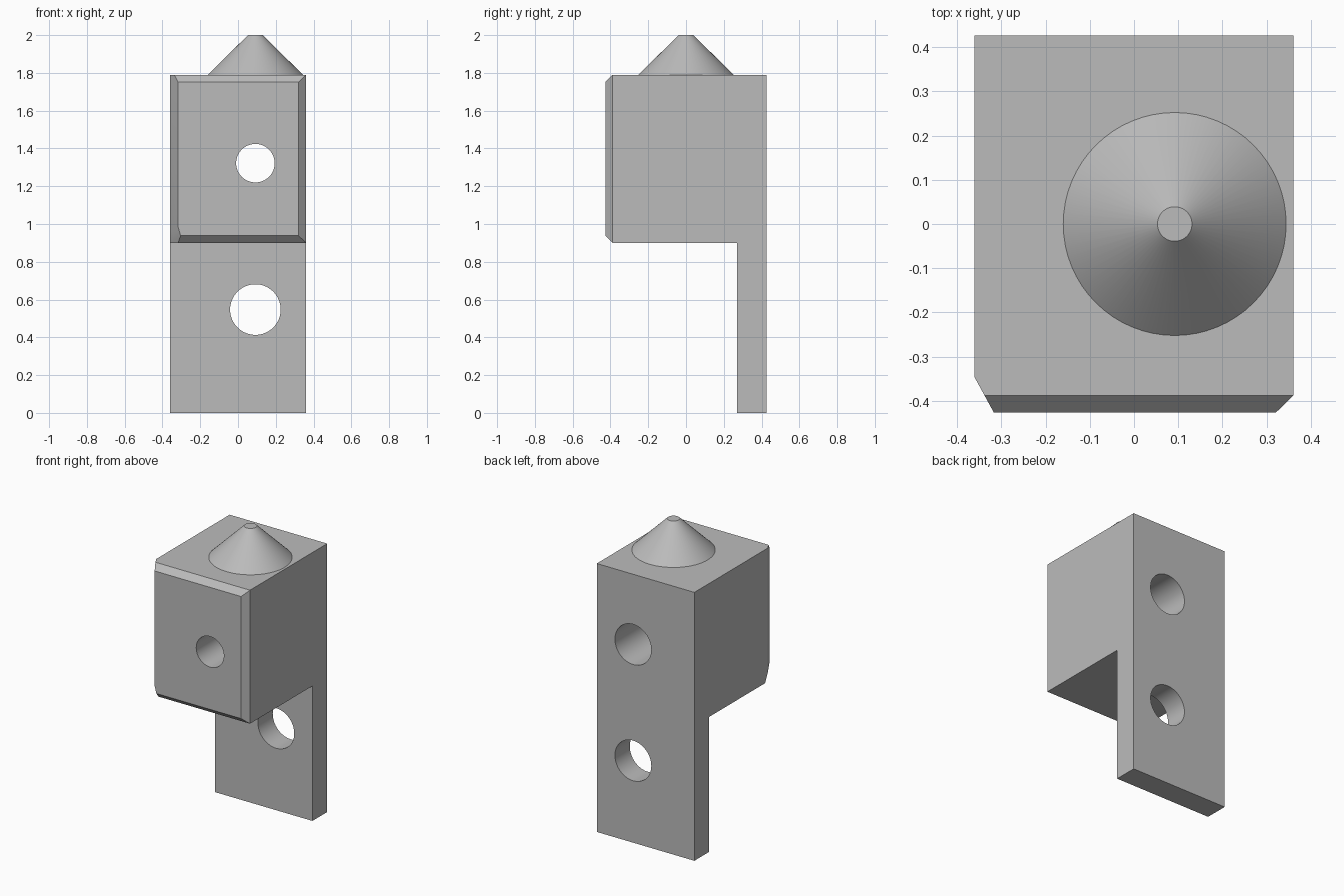
import bpy
import bmesh
import math
from mathutils import Vector

if "Cube" in bpy.data.objects:
    bpy.data.objects.remove(bpy.data.objects["Cube"])

GREY = (0.5, 0.5, 0.5, 1)
grey = bpy.data.materials.new("plain grey")
grey.use_nodes = True
grey.diffuse_color = GREY
grey.node_tree.nodes["Principled BSDF"].inputs["Base Color"].default_value = GREY

AXIS_X = 0.092          # shared by the cone and both holes
HALF_X, HALF_Y = 0.36, 0.426
TOP, SHELF = 1.79, 0.9


def select_only(obj):
    bpy.ops.object.select_all(action='DESELECT')
    obj.select_set(True)
    bpy.context.view_layer.objects.active = obj


def finish(obj):
    select_only(obj)
    bpy.ops.object.shade_smooth_by_angle(angle=math.radians(20))


def clip(bm, points, outward):
    """Trim away the side of the plane through three points facing outward."""
    a, b, c = (Vector(p) for p in points)
    normal = (b - a).cross(c - a).normalized()
    if normal.dot(Vector(outward)) < 0:
        normal.negate()
    geom = bm.verts[:] + bm.edges[:] + bm.faces[:]
    cut = bmesh.ops.bisect_plane(bm, geom=geom, plane_co=a, plane_no=normal,
                                 clear_outer=True)["geom_cut"]
    edges = [e for e in cut if isinstance(e, bmesh.types.BMEdge)]
    bmesh.ops.contextual_create(bm, geom=edges)


# Bracket: L-shaped side profile with chamfered front edges
profile = [(HALF_Y, 0), (HALF_Y, TOP), (-0.388, TOP), (-HALF_Y, 1.752),
           (-HALF_Y, 0.938), (-0.388, SHELF), (0.27, SHELF), (0.27, 0)]
bm = bmesh.new()
face = bm.faces.new([bm.verts.new((-HALF_X, y, z)) for y, z in profile])
side = bmesh.ops.extrude_face_region(bm, geom=[face])["geom"]
bmesh.ops.translate(bm, vec=(2 * HALF_X, 0, 0),
                    verts=[v for v in side if isinstance(v, bmesh.types.BMVert)])

# Vertical front chamfers, then the clipped lower corner
for outer, outer_y, inner in ((HALF_X, -0.388, 0.321), (-HALF_X, -0.347, -0.317)):
    clip(bm, [(outer, outer_y, 0), (outer, outer_y, 1), (inner, -HALF_Y, 0)],
         (outer, -1, 0))
clip(bm, [(-HALF_X, -0.347, 0.96), (-HALF_X, -0.32, SHELF), (-0.317, -0.388, SHELF)],
     (-1, -1, -1))
bmesh.ops.recalc_face_normals(bm, faces=bm.faces[:])
mesh = bpy.data.meshes.new("bracket")
bm.to_mesh(mesh)
bm.free()
bracket = bpy.data.objects.new("bracket", mesh)
bpy.context.collection.objects.link(bracket)
mesh.materials.append(grey)

# Drilled holes: lower one, and a stepped upper one wider at the back
for radius, z, y_from, y_to in ((0.134, 0.547, 0.1, 0.6),
                                (0.102, 1.322, -0.6, 0.1),
                                (0.134, 1.322, -0.05, 0.6)):
    bpy.ops.mesh.primitive_cylinder_add(
        vertices=64, radius=radius, depth=y_to - y_from,
        location=(AXIS_X, (y_from + y_to) / 2, z), rotation=(math.pi / 2, 0, 0))
    drill = bpy.context.object
    drill.name = "hole_cutter"
    drill.hide_render = True
    drill.data.materials.append(grey)
    select_only(bracket)
    mod = bracket.modifiers.new("hole", 'BOOLEAN')
    mod.operation, mod.solver, mod.object = 'DIFFERENCE', 'EXACT', drill
    bpy.ops.object.modifier_apply(modifier=mod.name)
    bpy.data.objects.remove(drill)
finish(bracket)

# Truncated cone on the top
bpy.ops.mesh.primitive_cone_add(vertices=64, radius1=0.252, radius2=0.039,
                                depth=2 - TOP, location=(AXIS_X, 0, (2 + TOP) / 2))
cone = bpy.context.object
cone.name = "cone_tip"
cone.data.materials.append(grey)
finish(cone)
